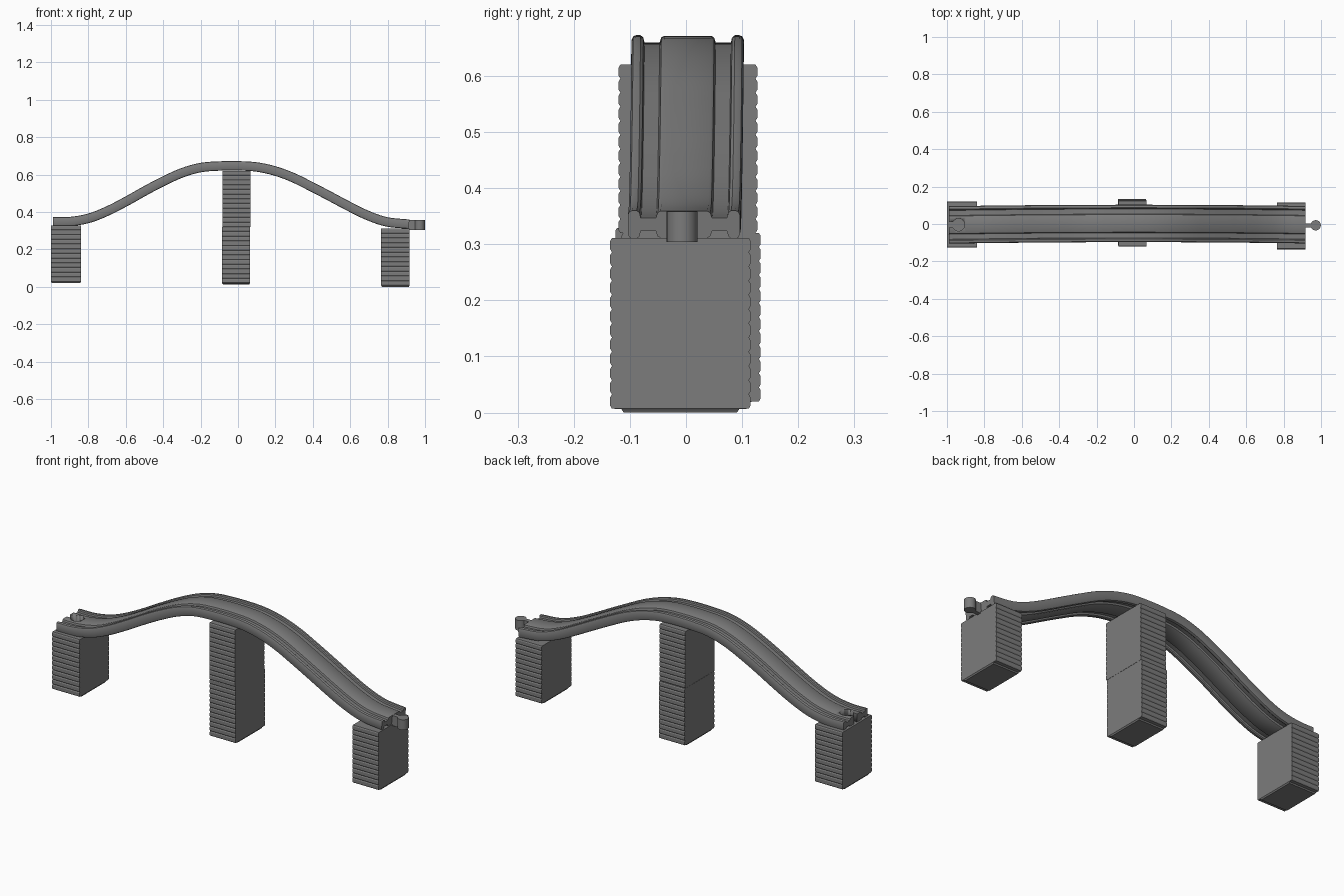
import bpy, bmesh, math
from mathutils import Vector

cube = bpy.data.objects.get("Cube")
if cube:
    bpy.data.objects.remove(cube, do_unlink=True)

# Single flat grey
GREY = (0.2, 0.2, 0.2, 1.0)
mat = bpy.data.materials.new("mid grey")
mat.use_nodes = True
mat.diffuse_color = GREY
bsdf = mat.node_tree.nodes["Principled BSDF"]
bsdf.inputs["Base Color"].default_value = GREY
bsdf.inputs["Roughness"].default_value = 0.7


def finish(name, bm, angle=35):
    bmesh.ops.recalc_face_normals(bm, faces=bm.faces)
    mesh = bpy.data.meshes.new(name)
    bm.to_mesh(mesh)
    bm.free()
    mesh.materials.append(mat)
    obj = bpy.data.objects.new(name, mesh)
    bpy.context.collection.objects.link(obj)
    bpy.ops.object.select_all(action="DESELECT")
    obj.select_set(True)
    bpy.context.view_layer.objects.active = obj
    bpy.ops.object.shade_smooth_by_angle(angle=math.radians(angle))
    return obj


def loft(name, rings, angle=35):
    """Skin a list of closed rings and cap both ends."""
    bm = bmesh.new()
    rows = [[bm.verts.new(p) for p in ring] for ring in rings]
    n = len(rows[0])
    for a, b in zip(rows, rows[1:]):
        for i in range(n):
            j = (i + 1) % n
            bm.faces.new((a[i], a[j], b[j], b[i]))
    bm.faces.new(rows[0])
    bm.faces.new(rows[-1])
    return finish(name, bm, angle)


def keyhole(name, cx, cy, r, neck, x_end, z0, z1):
    """Disc with a straight neck running to x_end, extruded from z0 to z1."""
    side = 1 if x_end > cx else -1
    a0 = math.asin(neck / r)
    pts = [(x_end, cy + neck)]
    for i in range(25):
        a = a0 + (2 * math.pi - 2 * a0) * i / 24
        pts.append((cx + side * r * math.cos(a), cy + r * math.sin(a)))
    pts.append((x_end, cy - neck))
    return loft(name, [[(x, y, z) for x, y in pts] for z in (z0, z1)])


# Centreline of the track's top surface (x, z)
PATH = [(-0.99, 0.373), (-0.9, 0.374), (-0.8, 0.392), (-0.7, 0.432),
        (-0.6, 0.484), (-0.5, 0.54), (-0.4, 0.592), (-0.3, 0.636),
        (-0.2, 0.663), (-0.1, 0.671), (0, 0.672), (0.1, 0.666),
        (0.2, 0.645), (0.3, 0.609), (0.4, 0.56), (0.5, 0.508),
        (0.6, 0.455), (0.7, 0.406), (0.8, 0.372), (0.917, 0.36)]


def spline(points, steps=5):
    """Catmull-Rom samples as (point, tangent)."""
    p = [Vector(q) for q in points]
    p = [2 * p[0] - p[1]] + p + [2 * p[-1] - p[-2]]
    out = []
    for i in range(1, len(p) - 2):
        a, b, c, d = p[i - 1:i + 3]
        last = i == len(p) - 3
        for k in range(steps + (1 if last else 0)):
            t = k / steps
            m0, m1 = (c - a) / 2, (d - b) / 2
            pos = ((2*t**3 - 3*t**2 + 1) * b + (t**3 - 2*t**2 + t) * m0
                   + (3*t**2 - 2*t**3) * c + (t**3 - t**2) * m1)
            tan = ((6*t*t - 6*t) * (b - c) + (3*t*t - 4*t + 1) * m0
                   + (3*t*t - 2*t) * m1)
            out.append((pos, tan.normalized()))
    return out


# Track section: rounded rims and two wheel grooves, same on the underside
THICK = 0.05
half = [(0.1, -0.008), (0.097, -0.002), (0.092, 0.0), (0.084, 0.0),
        (0.079, -0.004), (0.077, -0.013), (0.05, -0.013), (0.047, -0.004),
        (0.042, -0.001)]
top = half + [(-y, z) for y, z in reversed(half)]
section = top + [(y, -THICK - z) for y, z in reversed(top)]

rings = []
for pos, tan in spline(PATH):
    sway = 0.008 * (1 - pos.x ** 2) - 0.005
    nx, nz = -tan.y, tan.x
    rings.append([(pos.x + nx * h, y + sway, pos.y + nz * h)
                  for y, h in section])
track = loft("track", rings)

# Socket cut through the left end
cutter = keyhole("socket_cutter", -0.938, -0.004, 0.033, 0.014, -1.05, 0.25, 0.45)
cutter.hide_render = True
mod = track.modifiers.new("socket", "BOOLEAN")
mod.operation, mod.solver, mod.object = "DIFFERENCE", "EXACT", cutter
bpy.ops.object.select_all(action="DESELECT")
track.select_set(True)
bpy.context.view_layer.objects.active = track
bpy.ops.object.modifier_apply(modifier=mod.name)
bpy.data.objects.remove(cutter, do_unlink=True)

# Connector peg on the right end
keyhole("connector_peg", 0.9715, -0.007, 0.0275, 0.011, 0.9, 0.304, 0.358)


def pillar(name, x0, x1, y0, y1, z0, z1, foot=True):
    """Block whose front and back are lightly ribbed, with a stepped foot."""
    course = 0.026
    n = max(1, round((z1 - z0) / course))
    step = (z1 - z0) / n
    levels = []
    if foot:
        levels += [(z0 - 0.007, 0.024, 0.004), (z0 - 0.001, 0.02, 0.001)]
    for i in range(n):
        z = z0 + i * step
        levels += [(z, 0.003, 0), (z + 0.2 * step, 0, 0), (z + 0.8 * step, 0, 0)]
    levels.append((z1, 0.003, 0))
    rings = [[(x0 + ix, y0 + iy, z), (x1 - ix, y0 + iy, z),
              (x1 - ix, y1 - iy, z), (x0 + ix, y1 - iy, z)]
             for z, iy, ix in levels]
    return loft(name, rings, 20)


# Supports
pillar("left_pillar", -1.0, -0.84, -0.126, 0.121, 0.027, 0.329)
pillar("right_pillar", 0.765, 0.917, -0.135, 0.115, 0.007, 0.311)
pillar("middle_pillar_lower", -0.085, 0.065, -0.115, 0.133, 0.02, 0.32)
pillar("middle_pillar_upper", -0.084, 0.066, -0.12, 0.127, 0.32, 0.62, foot=False)
